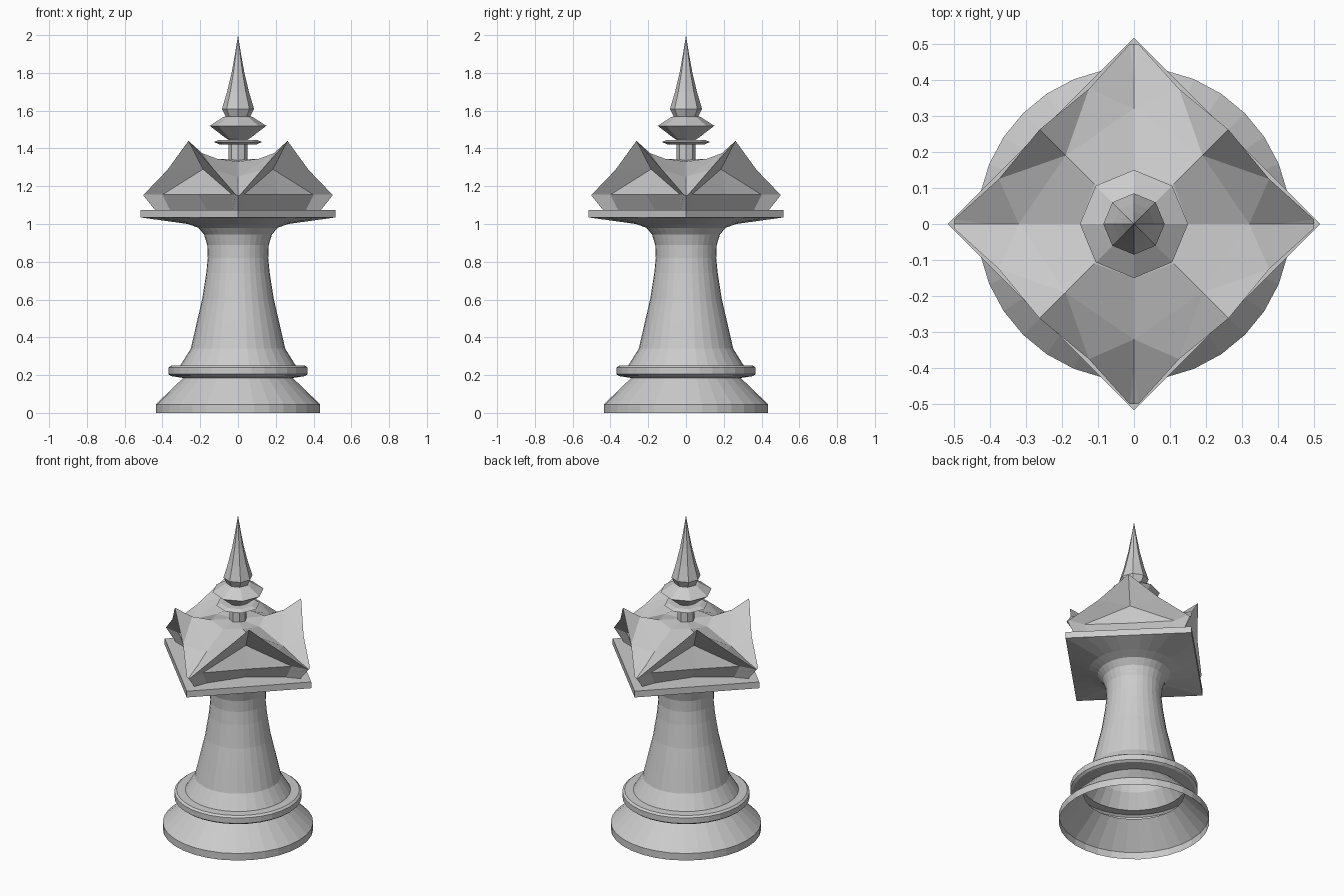
import bpy, bmesh
from math import sin, cos, pi
from mathutils import Matrix

if "Cube" in bpy.data.objects:
    bpy.data.objects.remove(bpy.data.objects["Cube"])


def finish(name, bm):
    bmesh.ops.remove_doubles(bm, verts=bm.verts[:], dist=0.0005)
    bmesh.ops.recalc_face_normals(bm, faces=bm.faces[:])
    me = bpy.data.meshes.new(name)
    bm.to_mesh(me)
    bm.free()
    ob = bpy.data.objects.new(name, me)
    bpy.context.collection.objects.link(ob)
    return ob


def lathe(name, profile, n):
    """Profile rows: (radius, z) for round rings, (radius, z, 1) for diamond rings."""
    bm = bmesh.new()
    rings = []
    for r, z, *diamond in profile:
        ring = []
        for i in range(n):
            a = 2 * pi * i / n
            k = r / (abs(cos(a)) + abs(sin(a))) if diamond else r
            ring.append(bm.verts.new((k * cos(a), k * sin(a), z)))
        rings.append(ring)
    for lo, hi in zip(rings, rings[1:]):
        for i in range(n):
            j = (i + 1) % n
            bm.faces.new((lo[i], lo[j], hi[j], hi[i]))
    bmesh.ops.dissolve_degenerate(bm, dist=0.0002, edges=bm.edges[:])
    return finish(name, bm)


# hollow round base with its collar
lathe("base", [(0.435, 0), (0.435, 0.045), (0.29, 0.185), (0.355, 0.195), (0.368, 0.205),
               (0.368, 0.24), (0.355, 0.25), (0.305, 0.252)], 32)

# waisted column
lathe("column", [(0.305, 0.252), (0.25, 0.34), (0.218, 0.48), (0.19, 0.6), (0.168, 0.74),
                 (0.16, 0.82), (0.163, 0.89), (0.18, 0.945), (0.21, 0.98), (0.265, 1.0)], 32)

# square plate set cornerwise, blended from the round neck
lathe("plate", [(0.265, 1.0), (0.517, 1.035, 1), (0.517, 1.075, 1), (0.0, 1.075, 1)], 32)


# crown: one gable (half mirrored across the diagonal), repeated on four sides
def crown():
    bm = bmesh.new()
    ridge = [(0, 0, 1.34), (0.11, 0.11, 1.345), (0.19, 0.19, 1.375), (0.262, 0.262, 1.44)]
    valley = [(0, 0, 1.34), (0.15, 0, 1.33), (0.32, 0, 1.25), (0.5, 0.012, 1.155)]
    eave = (0.375, 0.125, 1.285)
    corner, peak = valley[3], ridge[3]
    wall_side, wall_top, wall_mid = (0.40, 0.03, 1.155), (0.185, 0.185, 1.29), (0.21, 0.21, 1.155)
    foot, foot_mid, tip = (0.36, 0.03, 1.075), (0.165, 0.165, 1.075), (0.44, 0, 1.075)
    tip_top, strip = (0.5, 0, 1.15), (0.40, 0, 1.2)
    faces = [
        (ridge[0], valley[1], ridge[1]),                      # roof
        (ridge[1], valley[1], valley[2], ridge[2]),
        (ridge[2], valley[2], eave), (ridge[2], eave, peak),
        (valley[2], strip, corner, eave), (strip, tip_top, corner),
        (peak, eave, wall_top), (eave, corner, wall_side, wall_top),  # soffit
        (wall_top, wall_side, wall_mid),                      # recessed wall
        (wall_mid, wall_side, foot, foot_mid),                # undercut
        (wall_side, corner, tip_top, tip, foot),
    ]
    for k in range(4):
        rot = Matrix.Rotation(k * pi / 2, 3, 'Z')
        for flip in (False, True):
            for f in faces:
                pts = [(y, x, z) if flip else (x, y, z) for x, y, z in f]
                vs = [bm.verts.new(rot @ bm.verts.new(p).co) for p in pts]
                bm.faces.new(vs)
    loose = [v for v in bm.verts if not v.link_faces]
    bmesh.ops.delete(bm, geom=loose, context='VERTS')
    return finish("crown", bm)


crown()

# eight-sided finial: stem, thin disc, flange and spire
lathe("finial_stem", [(0.05, 1.3), (0.05, 1.45)], 8)
lathe("finial_disc", [(0.05, 1.422), (0.1, 1.422), (0.127, 1.434), (0.1, 1.446), (0.05, 1.446)], 8)
lathe("spire", [(0.05, 1.445), (0.065, 1.455), (0.15, 1.52), (0.08, 1.565), (0.065, 1.57),
                (0.085, 1.61), (0.058, 1.7), (0.034, 1.8), (0.016, 1.9), (0.0, 2.0)], 8)
